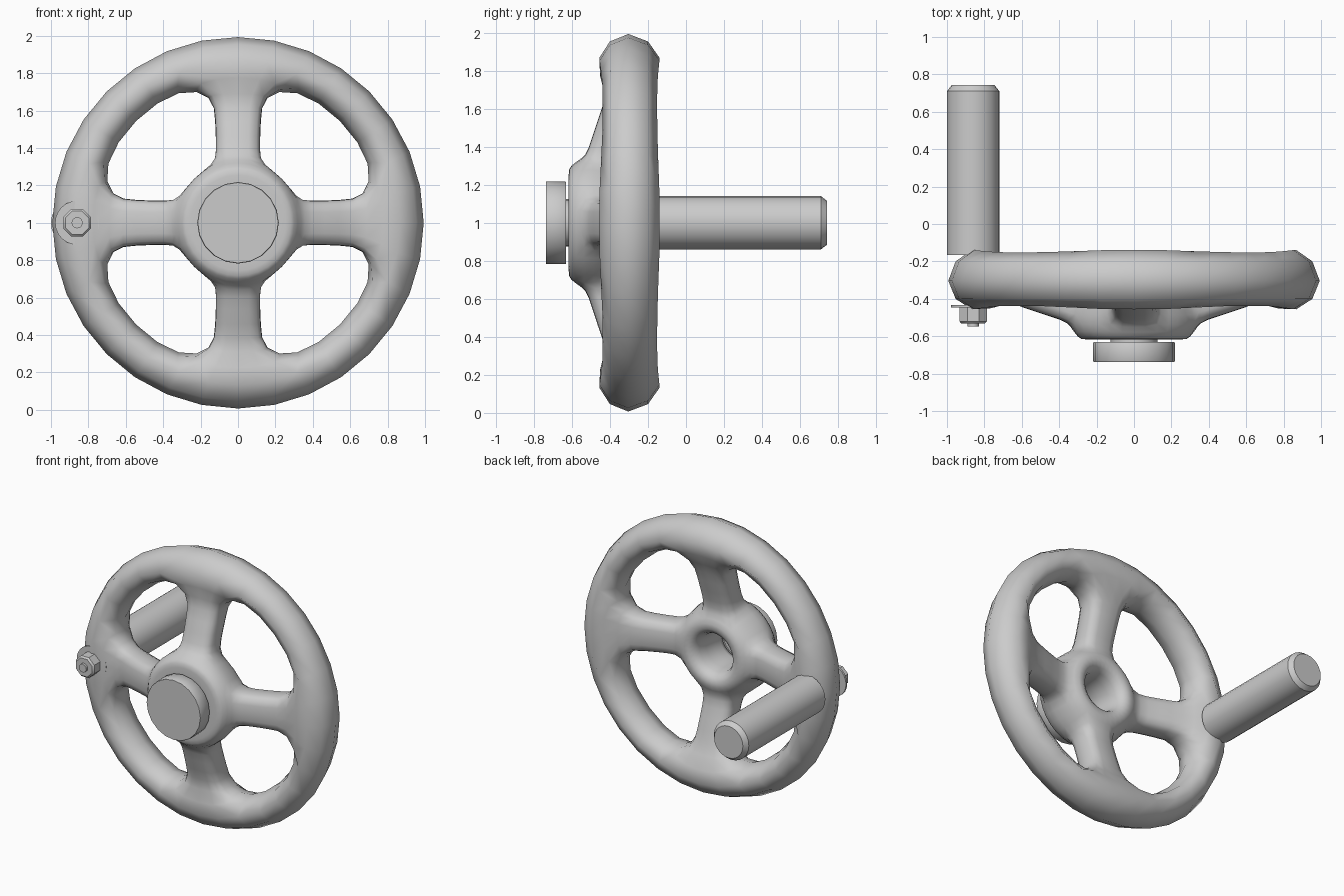
import bpy, bmesh
from math import sin, cos, pi, radians

if "Cube" in bpy.data.objects:
    bpy.data.objects.remove(bpy.data.objects["Cube"])


def finish(bm, name, angle=35):
    bmesh.ops.recalc_face_normals(bm, faces=bm.faces)
    me = bpy.data.meshes.new(name)
    bm.to_mesh(me)
    bm.free()
    ob = bpy.data.objects.new(name, me)
    bpy.context.collection.objects.link(ob)
    bpy.ops.object.select_all(action='DESELECT')
    ob.select_set(True)
    bpy.context.view_layer.objects.active = ob
    bpy.ops.object.shade_smooth_by_angle(angle=radians(angle))
    return ob


def turned(name, profile, x=0, sides=24, turn=0.0):
    """Solid turned around the y axis through (x, 1); profile is (radius, y)."""
    bm = bmesh.new()
    rings = [[bm.verts.new((x + r * cos(2 * pi * (i + turn) / sides), y,
                            1 + r * sin(2 * pi * (i + turn) / sides)))
              for i in range(sides)] for r, y in profile]
    for a, b in zip(rings, rings[1:]):
        for i in range(sides):
            j = (i + 1) % sides
            bm.faces.new((a[i], a[j], b[j], b[i]))
    bm.faces.new(rings[0])
    bm.faces.new(rings[-1])
    return finish(bm, name)


# Wheel cage: rim and hub rings with openings joined by four spokes
N = 16
RIM = [(0.89, -0.505), (0.74, -0.30), (0.89, -0.075), (1.083, -0.31)]
HUB = [(0.35, -0.545), (0.335, -0.43), (0.295, -0.33), (0.235, -0.28), (0.15, -0.30),
       (0.13, -0.40), (0.13, -0.60), (0.145, -0.618), (0.28, -0.618), (0.305, -0.612)]
# spoke sections: distance, half width, front / middle / back y
SECTIONS = [(0.37, 0.115, -0.515, -0.42, -0.32), (0.55, 0.122, -0.465, -0.36, -0.255),
            (0.68, 0.13, -0.405, -0.315, -0.225)]
LOOP = [(-1, 0), (0, 0), (1, 0), (1, 1), (1, 2), (0, 2), (-1, 2), (-1, 1)]

bm = bmesh.new()


def cage_ring(profile):
    """Closed ring, leaving a 2 x 2 face opening at each spoke."""
    v = [[bm.verts.new((r * cos(2 * pi * i / N), y, 1 + r * sin(2 * pi * i / N)))
          for r, y in profile] for i in range(N)]
    for i in range(N):
        for k in range(len(profile)):
            if k < 2 and i % 4 in (0, 3):
                continue
            j, m = (i + 1) % N, (k + 1) % len(profile)
            bm.faces.new((v[i][k], v[j][k], v[j][m], v[i][m]))
    return v


rim, hub = cage_ring(RIM), cage_ring(HUB)
for s in range(4):
    c, d = round(cos(s * pi / 2)), round(sin(s * pi / 2))
    loops = [[hub[(4 * s + u) % N][k] for u, k in LOOP]]
    for dist, w, *ys in SECTIONS:
        loops.append([bm.verts.new((dist * c - u * w * d, ys[k], 1 + dist * d + u * w * c))
                      for u, k in LOOP])
    loops.append([rim[(4 * s + u) % N][k] for u, k in LOOP])
    for a, b in zip(loops, loops[1:]):
        for i in range(8):
            j = (i + 1) % 8
            bm.faces.new((a[i], a[j], b[j], b[i]))
bmesh.ops.delete(bm, geom=[v for v in bm.verts if not v.link_faces], context='VERTS')
wheel = finish(bm, "wheel", 180)
sub = wheel.modifiers.new("Smooth", 'SUBSURF')
sub.levels = sub.render_levels = 1

# Centre cap and its neck
turned("centre_cap", [(0.214, -0.63), (0.218, -0.636), (0.218, -0.731), (0.215, -0.737)], sides=20)
turned("cap_neck", [(0.125, -0.60), (0.125, -0.635)], sides=20)

# Crank handle with its bolt, washer and nut
HX = -0.86
turned("handle", [(0.14, -0.165), (0.14, 0.71), (0.115, 0.742)], x=HX)
turned("handle_bolt", [(0.03, -0.15), (0.03, -0.548)], x=HX, sides=12)
turned("washer", [(0.118, -0.432), (0.118, -0.446)], x=HX)
turned("nut", [(0.08, -0.444), (0.08, -0.52), (0.068, -0.532)], x=HX, sides=8, turn=0.5)
